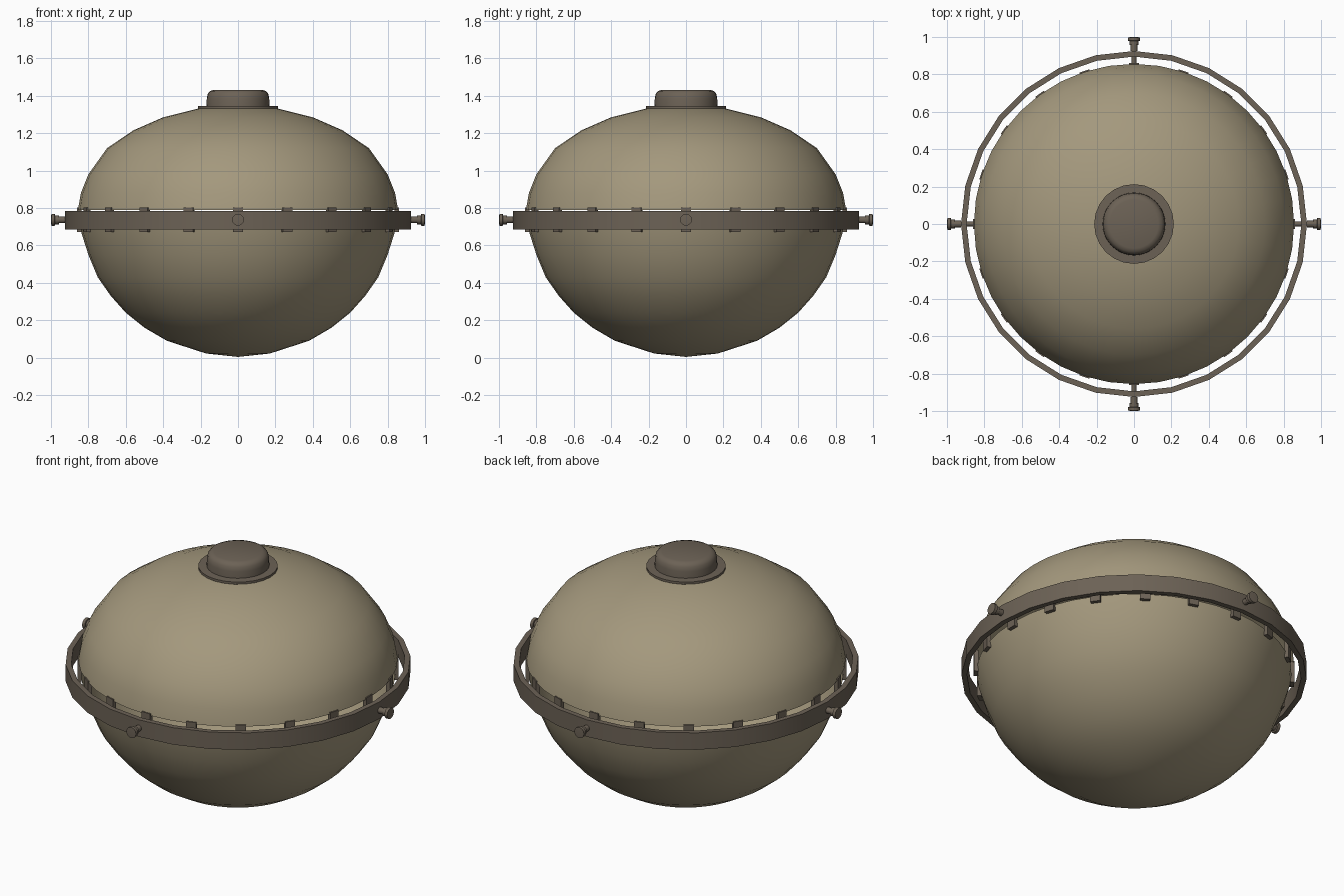
import bpy, bmesh, math
from mathutils import Matrix

if "Cube" in bpy.data.objects:
    bpy.data.objects.remove(bpy.data.objects["Cube"])


def material(name, rgb):
    m = bpy.data.materials.new(name)
    m.diffuse_color = (*rgb, 1)
    m.use_nodes = True
    m.node_tree.nodes["Principled BSDF"].inputs["Base Color"].default_value = m.diffuse_color
    return m


khaki = material("khaki shell", (0.37, 0.315, 0.205))
bronze = material("dark bronze", (0.15, 0.122, 0.092))


def finish(bm, name, mat, angle=35):
    me = bpy.data.meshes.new(name)
    bm.to_mesh(me)
    bm.free()
    me.materials.append(mat)
    ob = bpy.data.objects.new(name, me)
    bpy.context.collection.objects.link(ob)
    bpy.ops.object.select_all(action='DESELECT')
    ob.select_set(True)
    bpy.context.view_layer.objects.active = ob
    bpy.ops.object.shade_smooth_by_angle(angle=math.radians(angle))
    return ob


def lathe(name, profile, segs, mat, closed=False, matrix=None, angle=35):
    """Spin an (r, z) profile, ordered bottom to top on the outside, round z."""
    bm = bmesh.new()
    rows = []
    for r, z in profile:
        n = 1 if r == 0 else segs
        rows.append([bm.verts.new((r * math.sin(2 * math.pi * i / segs),
                                   -r * math.cos(2 * math.pi * i / segs), z))
                     for i in range(n)])
    pairs = list(zip(rows, rows[1:]))
    if closed:
        pairs.append((rows[-1], rows[0]))
    for a, b in pairs:
        for i in range(segs):
            j = (i + 1) % segs
            quad = [a[i % len(a)], a[j % len(a)], b[j % len(b)], b[i % len(b)]]
            bm.faces.new(list(dict.fromkeys(quad)))
    if matrix:
        bm.transform(matrix)
    return finish(bm, name, mat, angle)


# two halves of the flattened globe, with a narrow gap behind the ring
lathe("lower_shell", [(0, 0.004), (0.17, 0.022), (0.38, 0.09), (0.50, 0.16),
                      (0.60, 0.24), (0.68, 0.33), (0.75, 0.43), (0.80, 0.55),
                      (0.835, 0.66), (0.845, 0.71)], 40, khaki)
lathe("upper_shell", [(0.856, 0.79), (0.84, 0.88), (0.80, 0.98), (0.70, 1.12),
                      (0.56, 1.215), (0.40, 1.285), (0.21, 1.332), (0, 1.345)], 40, khaki)

# gimbal ring
lathe("outer_ring", [(0.895, 0.685), (0.925, 0.685), (0.925, 0.785), (0.895, 0.785)],
      28, bronze, closed=True)

# top cap with flange
lathe("cap_flange", [(0.205, 1.322), (0.213, 1.332), (0.213, 1.345), (0.15, 1.347)], 24, bronze)
lathe("top_cap", [(0.168, 1.335), (0.167, 1.385), (0.162, 1.41), (0.15, 1.425),
                  (0.13, 1.432), (0, 1.432)], 32, bronze, angle=50)

# clips joining the two shells
bm = bmesh.new()
for k in range(20):
    m = (Matrix.Rotation(math.radians(18 * k), 4, 'Z')
         @ Matrix.Translation((0, -0.849, 0.737))
         @ Matrix.Diagonal((0.055, 0.022, 0.13, 1)))
    bmesh.ops.create_cube(bm, size=1, matrix=m)
finish(bm, "shell_clips", bronze)

# four pivot bolts: shaft, collar and head
for k in range(4):
    place = (Matrix.Rotation(math.pi / 2 * k, 4, 'Z')
             @ Matrix.Translation((0, 0, 0.737))
             @ Matrix.Rotation(math.pi / 2, 4, 'X'))
    lathe("pivot_bolt", [(0, 0.84), (0.013, 0.84), (0.013, 0.925), (0.018, 0.926),
                         (0.018, 0.957), (0.024, 0.958), (0.024, 0.978), (0.032, 0.98),
                         (0.032, 0.998), (0, 1.0)], 12, bronze, matrix=place)
